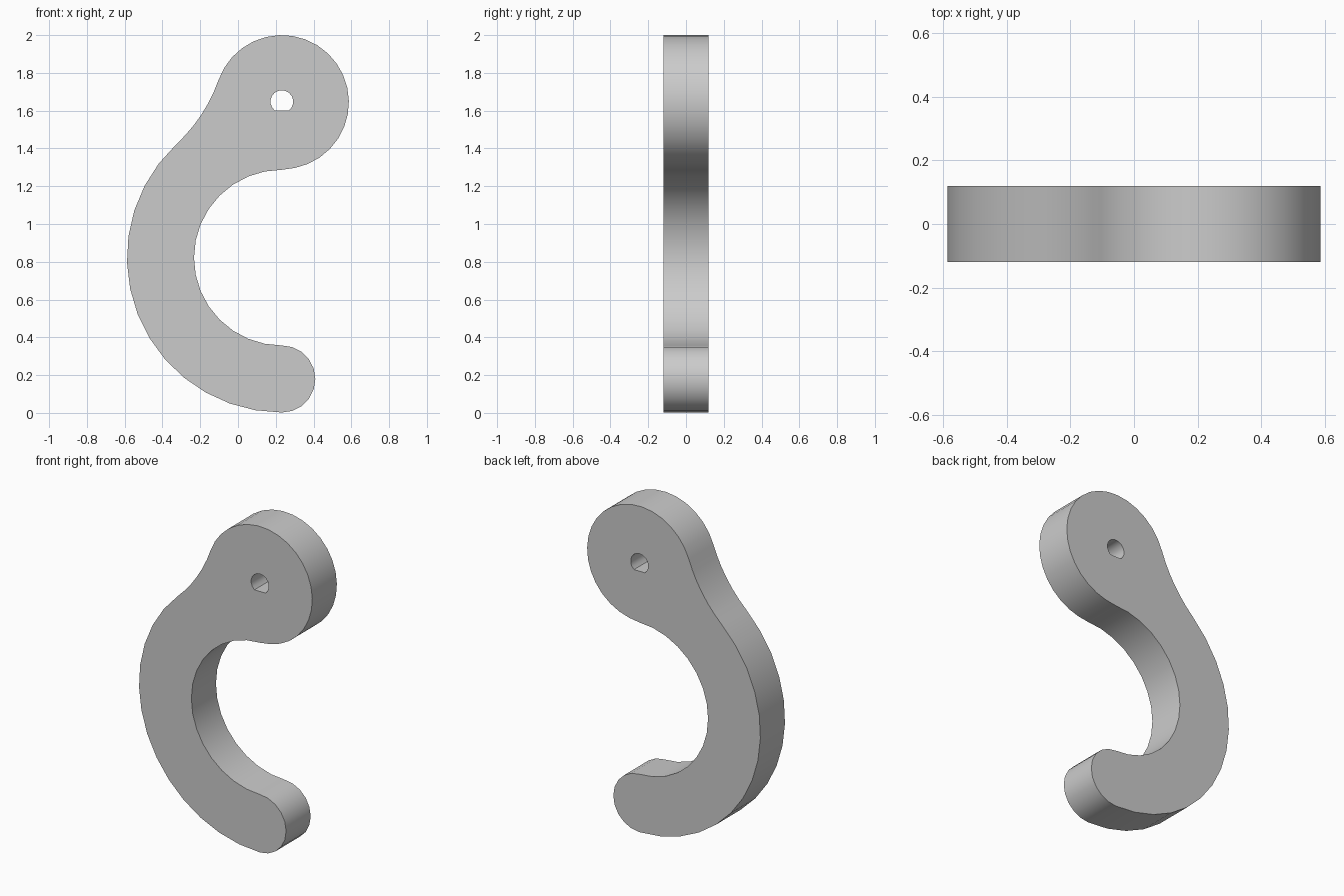
import bpy
import bmesh
from math import radians, degrees, atan2, sqrt, asin, sin, cos
from mathutils import Vector

cube = bpy.data.objects.get("Cube")
if cube:
    bpy.data.objects.remove(cube, do_unlink=True)

HALF_DEPTH = 0.119
AXIS_X = 0.232                      # all main arcs are centred on this line
HOOK_Z, OUTER_R, INNER_R = 0.822, 0.82, 0.465
HEAD_Z, HEAD_R = 1.645, 0.355
BLEND_R = 0.85                      # concave blend between hook and head
HOLE_R, HOLE_FLAT = 0.06, 0.047


def arc(cx, cz, radius, start, end, steps):
    """Points along an arc in the front plane, angles in degrees."""
    points = []
    for i in range(steps + 1):
        a = radians(start + (end - start) * i / steps)
        points.append(Vector((cx + radius * cos(a), -HALF_DEPTH, cz + radius * sin(a))))
    return points


def add_loop(bm, points):
    verts = [bm.verts.new(p) for p in points]
    return [bm.edges.new((v, verts[i - 1])) for i, v in enumerate(verts)]


# Centre of the blend arc, tangent to both the hook and the head
gap = HEAD_Z - HOOK_Z
to_hook, to_head = OUTER_R + BLEND_R, HEAD_R + BLEND_R
rise = (to_hook ** 2 - to_head ** 2 + gap ** 2) / (2 * gap)
run = sqrt(to_hook ** 2 - rise ** 2)
head_angle = degrees(atan2(rise - gap, -run))
hook_angle = degrees(atan2(rise, -run))

# Outline: rounded tip, inner curve, head, blend, outer curve
tip_r = (OUTER_R - INNER_R) / 2
outline = arc(AXIS_X, HOOK_Z - OUTER_R + tip_r, tip_r, -90, 90, 10)
outline += arc(AXIS_X, HOOK_Z, INNER_R, 270, 90, 16)[1:]
outline += arc(AXIS_X, HEAD_Z, HEAD_R, -90, head_angle, 22)[1:]
outline += arc(AXIS_X - run, HOOK_Z + rise, BLEND_R,
               head_angle - 180, hook_angle - 180, 6)[1:]
outline += arc(AXIS_X, HOOK_Z, OUTER_R, hook_angle, 270, 14)[1:-1]

# D-shaped pivot hole with its flat at the bottom
flat_angle = degrees(asin(HOLE_FLAT / HOLE_R))
hole = arc(AXIS_X, HEAD_Z + 0.003, HOLE_R, -flat_angle, 180 + flat_angle, 14)

# Fill the front face and extrude it to the back
bm = bmesh.new()
edges = add_loop(bm, outline) + add_loop(bm, hole)
bmesh.ops.remove_doubles(bm, verts=bm.verts[:], dist=0.0005)
bmesh.ops.triangle_fill(bm, edges=bm.edges[:], use_beauty=True)
result = bmesh.ops.extrude_face_region(bm, geom=bm.faces[:], use_keep_orig=True)
back = [g for g in result["geom"] if isinstance(g, bmesh.types.BMVert)]
bmesh.ops.translate(bm, verts=back, vec=(0, 2 * HALF_DEPTH, 0))
bmesh.ops.recalc_face_normals(bm, faces=bm.faces[:])

mesh = bpy.data.meshes.new("hook_lever")
bm.to_mesh(mesh)
bm.free()
hook = bpy.data.objects.new("hook_lever", mesh)
bpy.context.collection.objects.link(hook)

# Plain grey material
grey = bpy.data.materials.new("light_grey")
grey.use_nodes = True
colour = (0.6, 0.6, 0.6, 1)
grey.diffuse_color = colour
grey.node_tree.nodes["Principled BSDF"].inputs["Base Color"].default_value = colour
mesh.materials.append(grey)

# Smooth curved walls, crisp rims
bpy.ops.object.select_all(action="DESELECT")
hook.select_set(True)
bpy.context.view_layer.objects.active = hook
bpy.ops.object.shade_smooth_by_angle(angle=radians(35))
